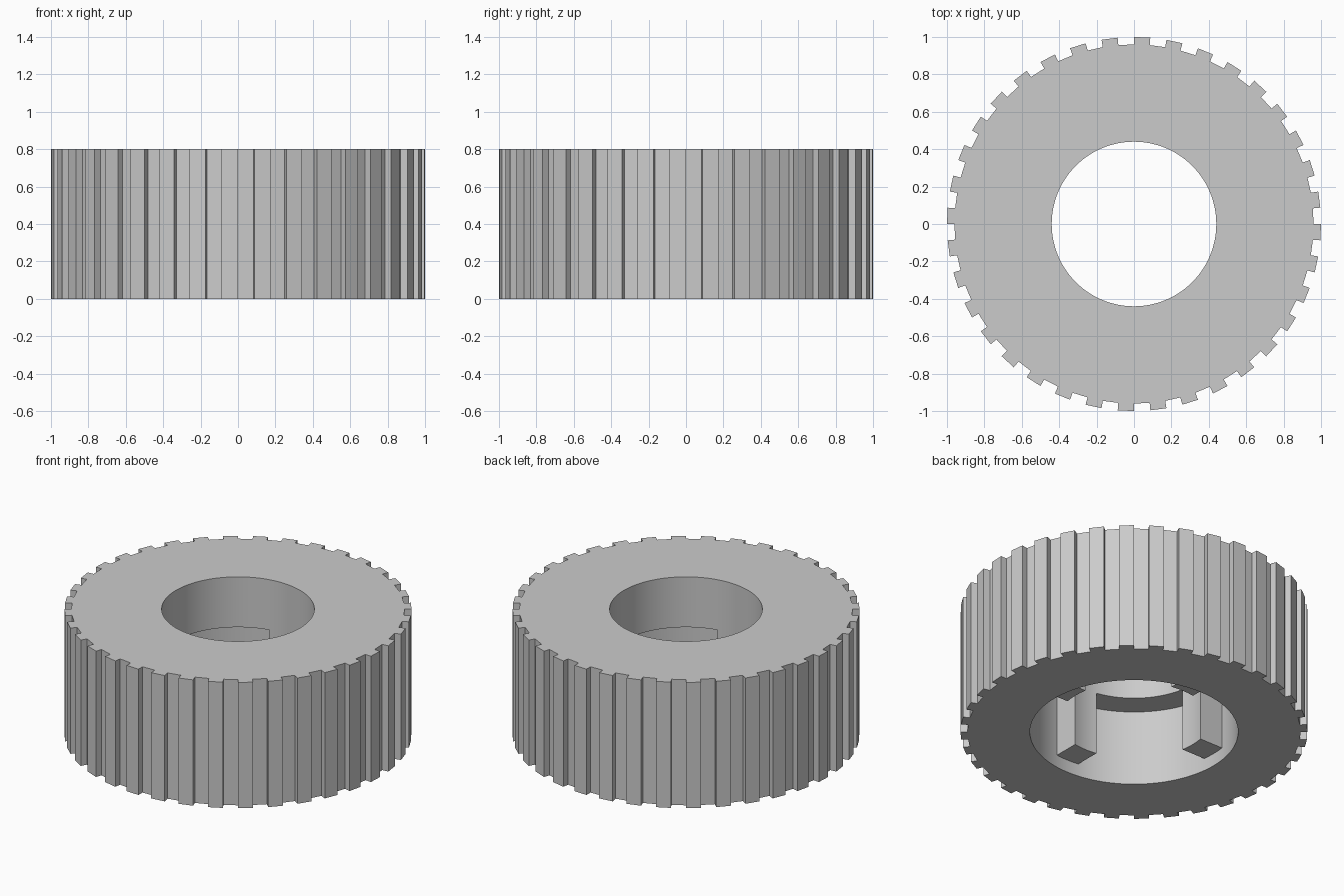
import bpy, bmesh
from math import sin, cos, asin, radians

cube = bpy.data.objects.get("Cube")
if cube:
    bpy.data.objects.remove(cube, do_unlink=True)

TEETH = 36
HEIGHT, LEDGE_Z, PEG_Z = 0.8, 0.48, 0.08
OUTER_R, GROOVE_R, BORE_R, HOLE_R = 1.0, 0.96, 0.6, 0.44
PEG_HALF = 0.08

grey = bpy.data.materials.new("plain grey")
grey.use_nodes = True
colour = (0.6, 0.6, 0.6, 1)
grey.diffuse_color = colour
grey.node_tree.nodes["Principled BSDF"].inputs["Base Color"].default_value = colour


def polar(r, degrees):
    a = radians(degrees)
    return r * cos(a), r * sin(a)


def finish(name, bm):
    bmesh.ops.recalc_face_normals(bm, faces=bm.faces)
    mesh = bpy.data.meshes.new(name)
    bm.to_mesh(mesh)
    bm.free()
    mesh.materials.append(grey)
    obj = bpy.data.objects.new(name, mesh)
    bpy.context.collection.objects.link(obj)
    bpy.ops.object.select_all(action="DESELECT")
    obj.select_set(True)
    bpy.context.view_layer.objects.active = obj
    bpy.ops.object.shade_smooth_by_angle(angle=radians(30))
    return obj


# Ribbed ring: toothed outline outside, stepped bore inside
pitch = 360 / TEETH
outline = []
for k in range(TEETH):
    a = k * pitch
    outline += [polar(OUTER_R, a - pitch / 2), polar(OUTER_R, a),
                polar(GROOVE_R, a), polar(GROOVE_R, a + pitch / 2)]
count = len(outline)


def circle(r):
    return [polar(r, i * 360 / count - pitch / 2) for i in range(count)]


bm = bmesh.new()
loops = [(outline, 0), (outline, HEIGHT), (circle(HOLE_R), HEIGHT),
         (circle(HOLE_R), LEDGE_Z), (circle(BORE_R), LEDGE_Z), (circle(BORE_R), 0)]
rings = [[bm.verts.new((x, y, z)) for x, y in pts] for pts, z in loops]
for n, lower in enumerate(rings):
    upper = rings[(n + 1) % len(rings)]
    for i in range(count):
        j = (i + 1) % count
        bm.faces.new((lower[i], lower[j], upper[j], upper[i]))
finish("ribbed_ring", bm)

# Four square pegs under the ledge, inner faces flush with the upper hole
sides = ("right", "back", "left", "front")
names = {0: "left", 1: "back", 2: "right", 3: "front"}
half_angle = asin(PEG_HALF / HOLE_R)
steps = 8
for q, side in names.items():
    profile = [(HOLE_R * cos(t), HOLE_R * sin(t))
               for t in (half_angle * (2 * i / steps - 1) for i in range(steps + 1))]
    profile += [(BORE_R + 0.01, PEG_HALF), (BORE_R + 0.01, -PEG_HALF)]
    bm = bmesh.new()
    base = bm.faces.new([bm.verts.new((x, y, PEG_Z)) for x, y in profile])
    top = bmesh.ops.extrude_face_region(bm, geom=[base])["geom"]
    bmesh.ops.translate(bm, vec=(0, 0, LEDGE_Z - PEG_Z),
                        verts=[v for v in top if isinstance(v, bmesh.types.BMVert)])
    peg = finish(side + "_peg", bm)
    peg.rotation_euler.z = radians(90 * q)
